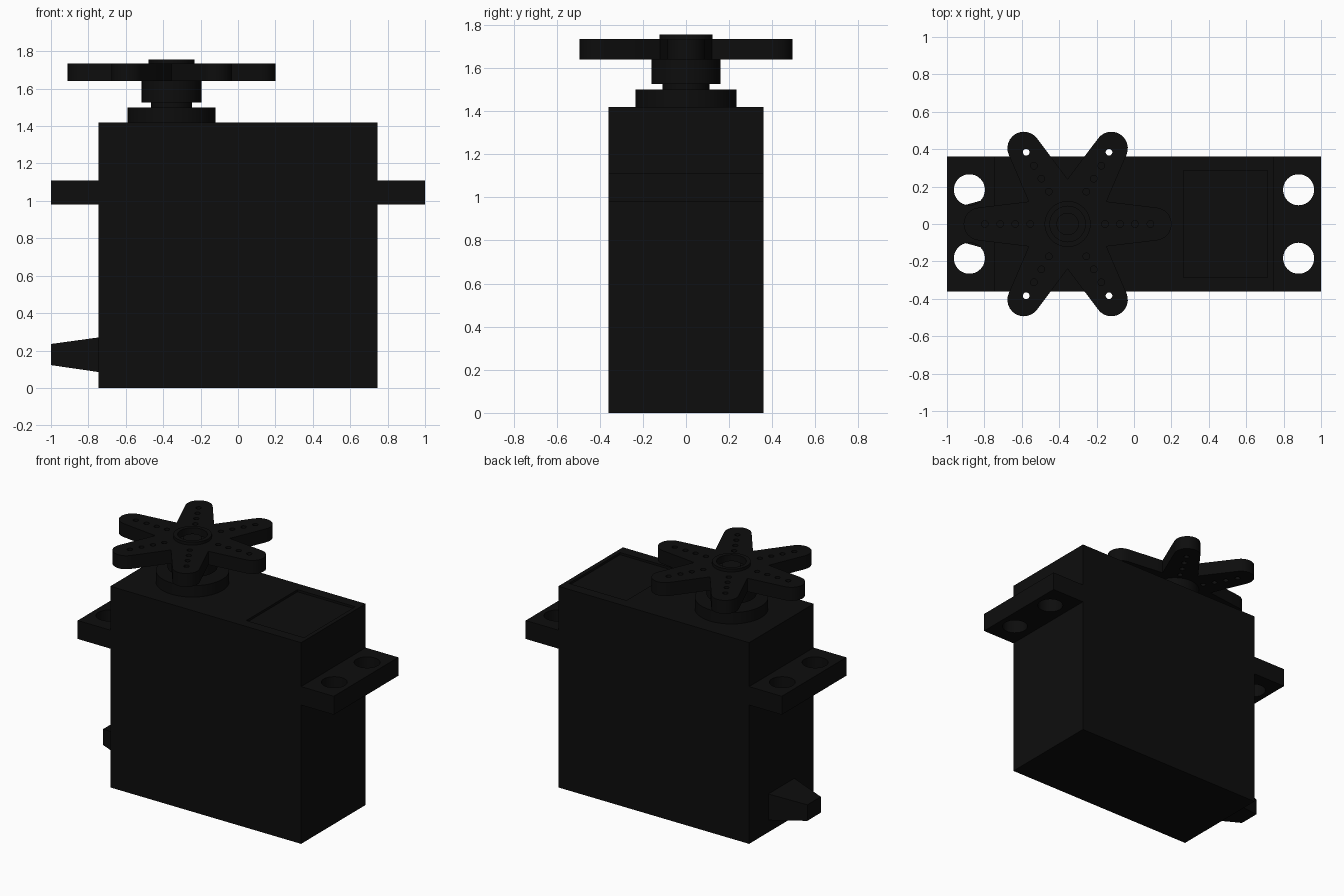
import bpy, bmesh, math
from mathutils import Matrix, Vector

if "Cube" in bpy.data.objects:
    bpy.data.objects.remove(bpy.data.objects["Cube"])

black = bpy.data.materials.new("black_plastic")
black.diffuse_color = (0.004, 0.004, 0.004, 1)
black.use_nodes = True
black.node_tree.nodes["Principled BSDF"].inputs["Base Color"].default_value = black.diffuse_color
CX = -0.355  # output shaft position


def finish(name, bm, smooth=False):
    bmesh.ops.recalc_face_normals(bm, faces=bm.faces[:])
    me = bpy.data.meshes.new(name)
    bm.to_mesh(me)
    bm.free()
    me.materials.append(black)
    ob = bpy.data.objects.new(name, me)
    bpy.context.collection.objects.link(ob)
    if smooth:
        smooth_edges(ob)
    return ob


def activate(ob):
    bpy.ops.object.select_all(action='DESELECT')
    ob.select_set(True)
    bpy.context.view_layer.objects.active = ob


def smooth_edges(ob):
    activate(ob)
    bpy.ops.object.shade_smooth_by_angle(angle=math.radians(35))


def box(name, x0, x1, y0, y1, z0, z1):
    bm = bmesh.new()
    m = Matrix.Translation(((x0 + x1) / 2, (y0 + y1) / 2, (z0 + z1) / 2))
    bmesh.ops.create_cube(bm, size=1, matrix=m @ Matrix.Diagonal((x1 - x0, y1 - y0, z1 - z0, 1)))
    return finish(name, bm)


def drills(points, r, z, depth, seg):
    bm = bmesh.new()
    for x, y in points:
        bmesh.ops.create_cone(bm, cap_ends=True, segments=seg, radius1=r, radius2=r,
                              depth=depth, matrix=Matrix.Translation((x, y, z)))
    return finish("cutter", bm)


def cut(ob, cutter):
    cutter.hide_render = True
    mod = ob.modifiers.new("cut", 'BOOLEAN')
    mod.operation, mod.solver, mod.object = 'DIFFERENCE', 'EXACT', cutter
    activate(ob)
    bpy.ops.object.modifier_apply(modifier=mod.name)
    bpy.data.objects.remove(cutter)


def lathe(name, profile, seg=48):
    bm = bmesh.new()
    vs = [bm.verts.new((CX + r, 0, z)) for r, z in profile]
    edges = [bm.edges.new(p) for p in zip(vs, vs[1:])]
    bmesh.ops.spin(bm, geom=vs + edges, cent=(CX, 0, 0), axis=(0, 0, 1),
                   angle=math.tau, steps=seg)
    bmesh.ops.remove_doubles(bm, verts=bm.verts[:], dist=1e-4)
    return finish(name, bm, True)


# Case with a shallow label recess on top
case = box("case", -0.745, 0.745, -0.36, 0.36, 0, 1.42)
cut(case, box("cutter", 0.265, 0.715, -0.285, 0.285, 1.405, 1.5))

# Mounting ears with two screw holes each
for side, s in (("left", -1), ("right", 1)):
    x0, x1 = sorted((0.745 * s, s))
    ear = box(side + "_mounting_ear", x0, x1, -0.36, 0.36, 0.98, 1.11)
    cut(ear, drills([(0.88 * s, 0.183), (0.88 * s, -0.183)], 0.083, 1.045, 0.4, 40))
    smooth_edges(ear)

# Tapered cable outlet
bm = bmesh.new()
rings = []
for x, hy, z0, z1 in ((-0.745, 0.145, 0.085, 0.27), (-1.0, 0.075, 0.122, 0.235)):
    rings.append([bm.verts.new(p) for p in ((x, -hy, z0), (x, hy, z0), (x, hy, z1), (x, -hy, z1))])
for i in range(4):
    j = (i + 1) % 4
    bm.faces.new((rings[0][i], rings[0][j], rings[1][j], rings[1][i]))
for ring in rings:
    bm.faces.new(ring)
finish("cable_outlet", bm)

# Shaft boss, neck, hub and screw
lathe("shaft_boss", [(0, 1.42), (0.235, 1.42), (0.235, 1.5), (0, 1.5)])
lathe("shaft_neck", [(0, 1.5), (0.11, 1.5), (0.11, 1.525), (0, 1.525)])
lathe("horn_hub_lower", [(0, 1.525), (0.16, 1.525), (0.16, 1.64), (0, 1.64)])
lathe("horn_hub_upper", [(0.095, 1.70), (0.095, 1.755), (0.123, 1.755), (0.123, 1.70)])
lathe("horn_screw", [(0, 1.69), (0.06, 1.69), (0.06, 1.73), (0, 1.73)], 32)

# Six-armed horn: tapered arms with round tips meeting in sharp valleys
bm = bmesh.new()
outline, holes = [], []
for k in range(6):
    rot = Matrix.Rotation(k * math.pi / 3, 3, 'Z')
    arm = [Vector((0.208, -0.12, 0))]
    for i in range(13):
        a = math.radians(-84 + 14 * i)
        arm.append(Vector((0.468 + 0.088 * math.cos(a), 0.088 * math.sin(a), 0)))
    outline += [rot @ p + Vector((CX, 0, 1.64)) for p in arm]
    for d in (0.2, 0.28, 0.36, 0.443):
        p = rot @ Vector((d, 0, 0))
        holes.append((p.x + CX, p.y))
face = bm.faces.new([bm.verts.new(p) for p in outline])
up = bmesh.ops.extrude_face_region(bm, geom=[face])["geom"]
bmesh.ops.translate(bm, vec=(0, 0, 0.095), verts=[v for v in up if isinstance(v, bmesh.types.BMVert)])
horn = finish("horn_arms", bm)
cut(horn, drills(holes, 0.018, 1.69, 0.3, 14))
cut(horn, drills([(CX, 0)], 0.095, 1.75, 0.09, 48))
smooth_edges(horn)
